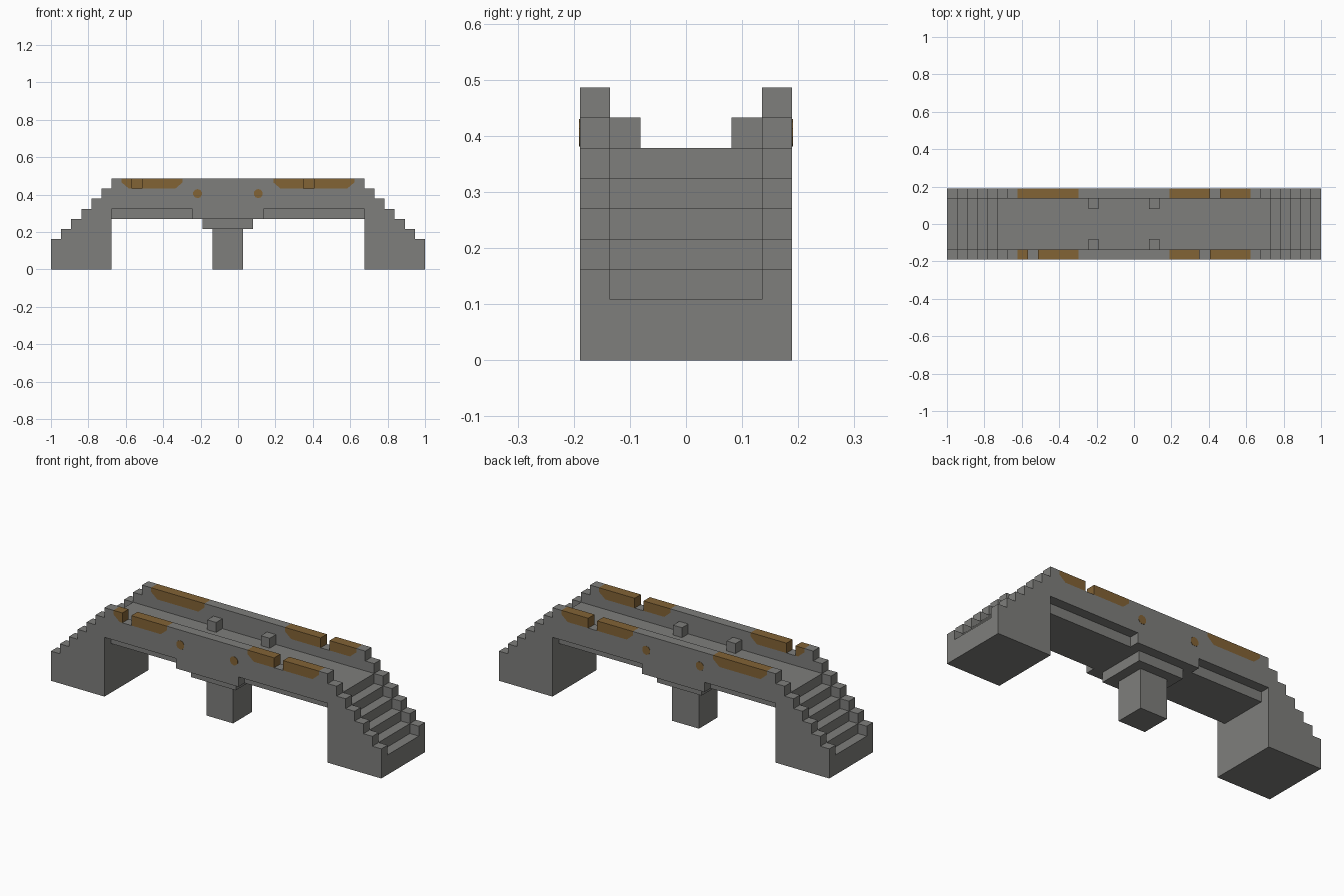
import bpy
import bmesh
from math import pi
from mathutils import Matrix, Vector

V = 2 / 37          # one block
HALF = 18.5         # half the length, in blocks
STEPS = 6

cube = bpy.data.objects.get("Cube")
if cube:
    bpy.data.objects.remove(cube, do_unlink=True)


def material(name, rgb):
    mat = bpy.data.materials.new(name)
    mat.use_nodes = True
    color = (*rgb, 1)
    mat.diffuse_color = color
    mat.node_tree.nodes["Principled BSDF"].inputs["Base Color"].default_value = color
    return mat


STONE = material("grey stone", (0.21, 0.21, 0.2))
RUST = material("brown stain", (0.225, 0.125, 0.036))


def finish(name, bm, mats):
    bmesh.ops.recalc_face_normals(bm, faces=bm.faces[:])
    bmesh.ops.scale(bm, vec=(V, V, V), verts=bm.verts[:])
    mesh = bpy.data.meshes.new(name)
    bm.to_mesh(mesh)
    bm.free()
    for mat in mats:
        mesh.materials.append(mat)
    obj = bpy.data.objects.new(name, mesh)
    bpy.context.collection.objects.link(obj)
    return obj


def add_box(bm, lo, hi):
    lo, hi = Vector(lo), Vector(hi)
    place = Matrix.Translation((lo + hi) / 2) @ Matrix.Diagonal((*(hi - lo), 1))
    bmesh.ops.create_cube(bm, size=1, matrix=place)


def box(name, lo, hi):
    bm = bmesh.new()
    add_box(bm, lo, hi)
    return finish(name, bm, [STONE])


def extrude_profile(name, points, y0, y1):
    bm = bmesh.new()
    face = bm.faces.new([bm.verts.new((x, y0, z)) for x, z in points])
    new = bmesh.ops.extrude_face_region(bm, geom=[face])["geom"]
    bmesh.ops.translate(bm, vec=(0, y1 - y0, 0),
                        verts=[g for g in new if isinstance(g, bmesh.types.BMVert)])
    return finish(name, bm, [STONE])


def stepped_profile(first, underside):
    """Stairs rising from both ends to a flat top, closed by the underside."""
    left = [(-HALF, 0)]
    for i in range(STEPS):
        left += [(-HALF + i, first + i), (-HALF + i + 1, first + i)]
    right = [(-x, z) for x, z in reversed(left)]
    return left + right + underside


LEG = HALF - STEPS   # inner face of the end legs

# Walkway with stairs between the side walls
core = stepped_profile(2, [(LEG, 0), (LEG, 5), (-LEG, 5), (-LEG, 0)])
extrude_profile("walkway_and_stairs", core, -2.5, 2.5)

# Side walls, lower at the middle above the pier
wall = stepped_profile(3, [(LEG, 0), (LEG, 6), (2.5, 6), (2.5, 5),
                           (-4.5, 5), (-4.5, 6), (-LEG, 6), (-LEG, 0)])
extrude_profile("front_wall", wall, -3.5, -2.5)
extrude_profile("back_wall", wall, 2.5, 3.5)

# Middle pier and its cap
box("pier_cap", (-3.5, -2.5, 4), (1.5, 2.5, 5))
box("pier", (-2.5, -1.5, 0), (0.5, 1.5, 4))


def stain_planes(x0, x1):
    """Outward planes bounding a stain with cut lower corners."""
    return [(Vector((x0, 0, 9)), Vector((-1, 0, 0))),
            (Vector((x1, 0, 9)), Vector((1, 0, 0))),
            (Vector((x0, 0, 8.6)), Vector((-0.6, 0, -0.7))),
            (Vector((x1, 0, 8.6)), Vector((0.6, 0, -0.7)))]


STAINS = [stain_planes(-11.5, -5.5), stain_planes(3.5, 11.5)]


# Parapets with notches; the stains are cut into their faces
def parapet(name, y0, y1, notches):
    bm = bmesh.new()
    start = -LEG
    for notch in notches + [LEG]:
        add_box(bm, (start, y0, 8), (notch, y1, 9))
        start = notch + 1
    for planes in STAINS:
        for co, no in planes:
            bmesh.ops.bisect_plane(bm, geom=bm.verts[:] + bm.edges[:] + bm.faces[:],
                                   dist=0.0001, plane_co=co, plane_no=no)
    for face in bm.faces:
        mid = face.calc_center_median()
        face.material_index = int(any(
            all((mid - co).dot(no) < 0.001 for co, no in planes) for planes in STAINS))
    return finish(name, bm, [STONE, RUST])


parapet("front_parapet", -3.5, -2.5, [-10.5, 6.5])
parapet("back_parapet", 2.5, 3.5, [7.5])

# Small posts inside the walls, each with a round stain outside
for x, place in ((-4, "right"), (2, "left")):
    for side, end in ((-1, "front"), (1, "back")):
        box(f"{end}_{place}_post", (x - 0.5, side * 2 - 0.5, 7), (x + 0.5, side * 2 + 0.5, 8))
        bm = bmesh.new()
        turn = Matrix.Translation((x, side * 3.5, 7.5)) @ Matrix.Rotation(pi / 2, 4, "X")
        bmesh.ops.create_cone(bm, cap_ends=True, segments=10, radius1=0.45,
                              radius2=0.45, depth=0.06, matrix=turn)
        finish(f"{end}_{place}_spot", bm, [RUST])
